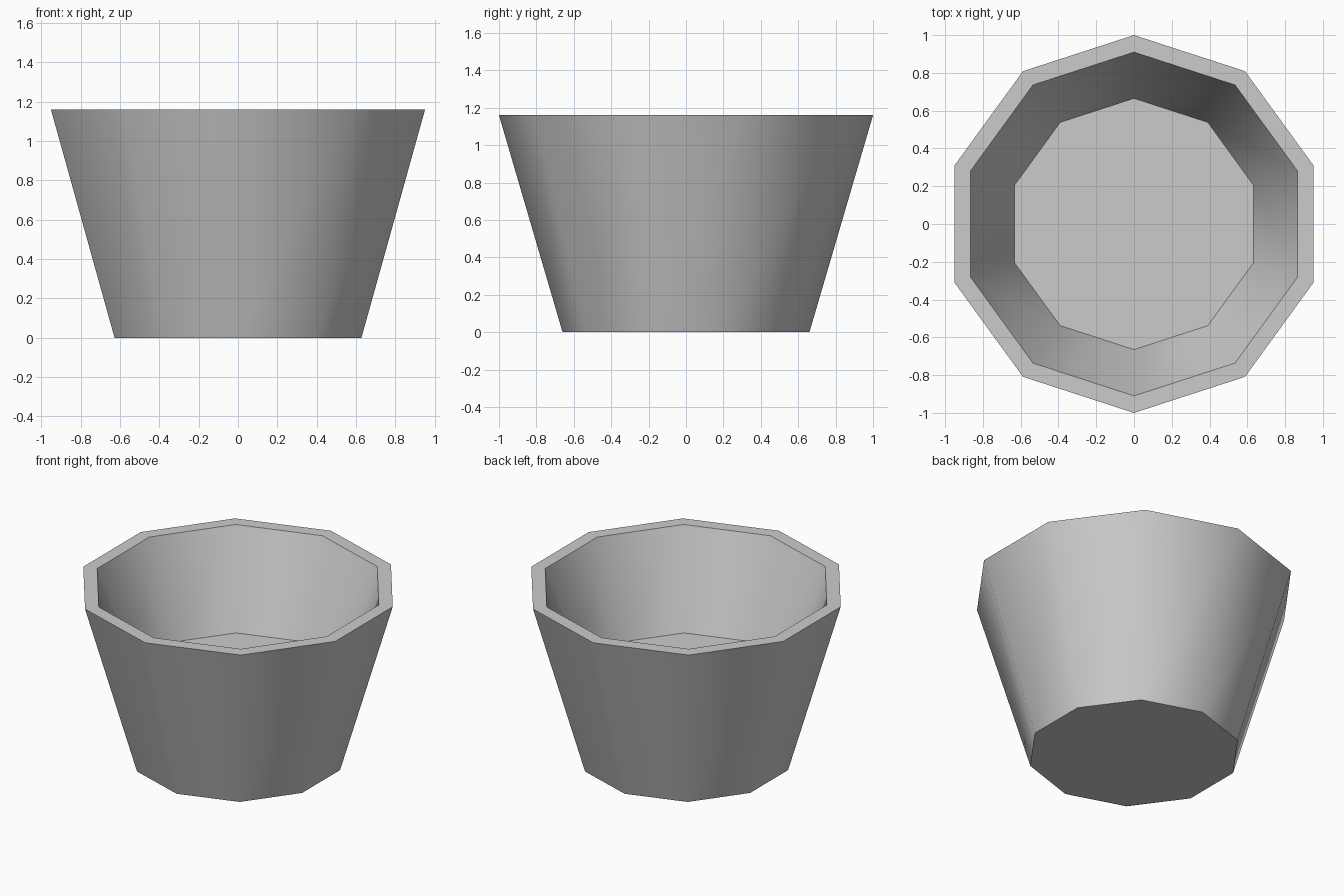
import bpy
import bmesh
from math import cos, sin, pi, radians

SIDES = 10

cube = bpy.data.objects.get("Cube")
if cube:
    bpy.data.objects.remove(cube, do_unlink=True)


def make_material(name, color):
    mat = bpy.data.materials.new(name)
    mat.use_nodes = True
    mat.diffuse_color = color
    mat.node_tree.nodes["Principled BSDF"].inputs["Base Color"].default_value = color
    return mat


def ring(bm, radius, z):
    """Ring of vertices with a corner pointing along y."""
    angles = [pi / 2 + 2 * pi * i / SIDES for i in range(SIDES)]
    return [bm.verts.new((radius * cos(a), radius * sin(a), z)) for a in angles]


# Cup profile: outer base, outer rim, inner rim, inner floor
profile = [(0.66, 0), (1.0, 1.16), (0.91, 1.16), (0.665, 0.535)]

bm = bmesh.new()
rings = [ring(bm, r, z) for r, z in profile]
for lower, upper in zip(rings, rings[1:]):
    for i in range(SIDES):
        j = (i + 1) % SIDES
        bm.faces.new((lower[i], lower[j], upper[j], upper[i]))

# Underside and raised inner floor
bm.faces.new(reversed(rings[0]))
bm.faces.new(rings[-1])

mesh = bpy.data.meshes.new("tapered_pot")
bm.to_mesh(mesh)
bm.free()
mesh.materials.append(make_material("light_grey", (0.6, 0.6, 0.6, 1)))

pot = bpy.data.objects.new("tapered_pot", mesh)
bpy.context.collection.objects.link(pot)

# Smooth walls, crisp rim and floor edges
bpy.ops.object.select_all(action="DESELECT")
pot.select_set(True)
bpy.context.view_layer.objects.active = pot
bpy.ops.object.shade_smooth_by_angle(angle=radians(40))
